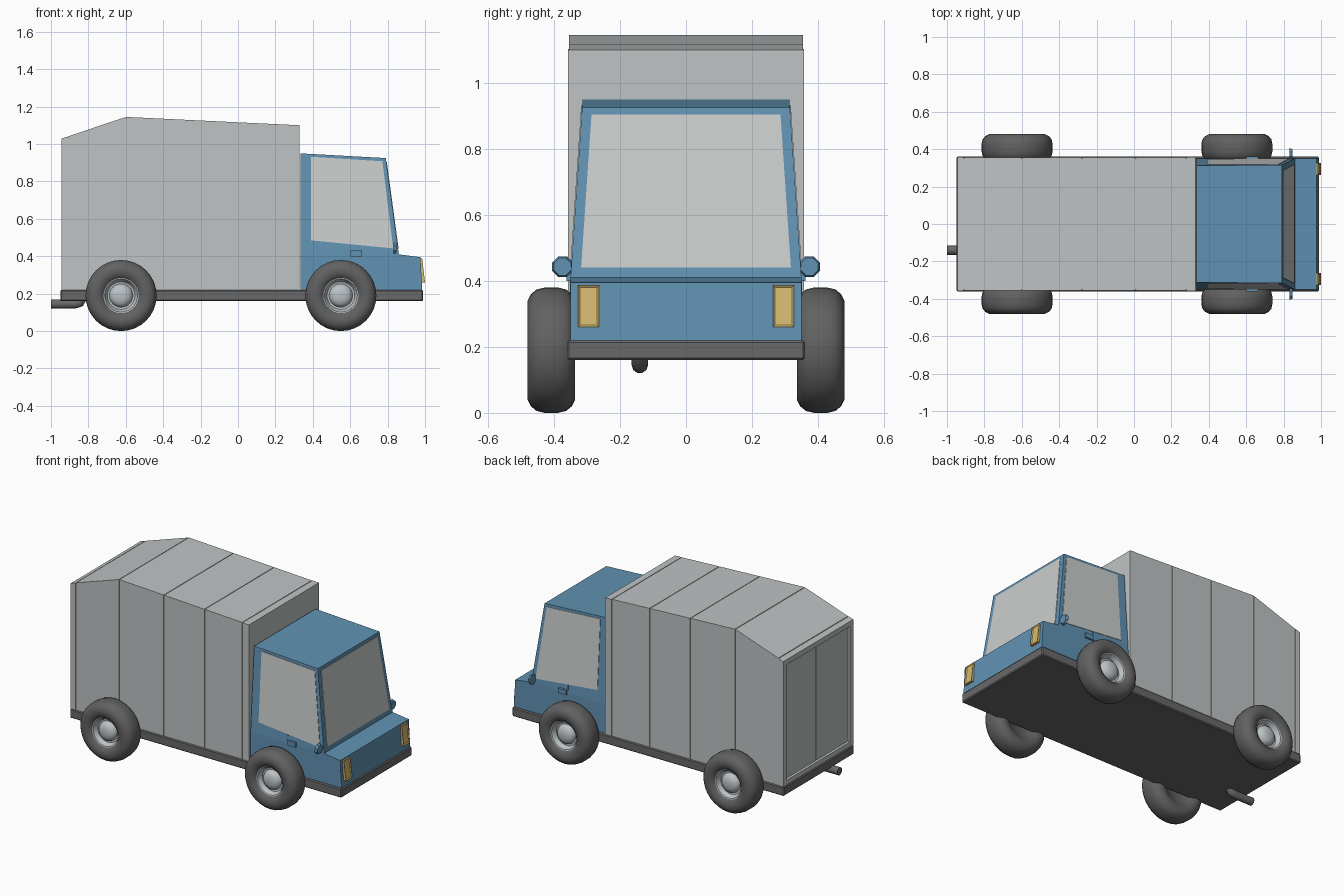
import bpy, bmesh, math
from mathutils import Matrix

cube = bpy.data.objects.get("Cube")
if cube:
    bpy.data.objects.remove(cube, do_unlink=True)


def material(name, r, g, b):
    m = bpy.data.materials.new(name)
    m.use_nodes = True
    m.diffuse_color = (r, g, b, 1)
    node = next(n for n in m.node_tree.nodes if n.type == 'BSDF_PRINCIPLED')
    node.inputs["Base Color"].default_value = (r, g, b, 1)
    return m


BLUE = material("cab blue", .12, .29, .45)
GREY = material("body grey", .52, .55, .55)
GLASS = material("pale glass", .60, .61, .61)
DARK = material("chassis grey", .14, .14, .14)
RUBBER = material("tyre rubber", .12, .12, .12)
HUB = material("hub silver", .50, .54, .56)
AMBER = material("headlight amber", .66, .49, .16)


def finish(name, bm, mat, smooth=False):
    bmesh.ops.recalc_face_normals(bm, faces=bm.faces)
    mesh = bpy.data.meshes.new(name)
    bm.to_mesh(mesh)
    bm.free()
    mesh.materials.append(mat)
    ob = bpy.data.objects.new(name, mesh)
    bpy.context.collection.objects.link(ob)
    if smooth:
        bpy.ops.object.select_all(action='DESELECT')
        bpy.context.view_layer.objects.active = ob
        ob.select_set(True)
        bpy.ops.object.shade_smooth_by_angle(angle=math.radians(40))
    return ob


def prism_mesh(profile, y0, y1):
    """Side profile of (x, z) points spanning y0(z) to y1(z)."""
    bm = bmesh.new()
    rings = [[bm.verts.new((x, y(z), z)) for x, z in profile] for y in (y0, y1)]
    for ring in rings:
        bm.faces.new(ring)
    n = len(profile)
    for i in range(n):
        j = (i + 1) % n
        bm.faces.new((rings[0][i], rings[0][j], rings[1][j], rings[1][i]))
    bmesh.ops.recalc_face_normals(bm, faces=bm.faces)
    return bm


def prism(name, profile, y0, y1, mat):
    return finish(name, prism_mesh(profile, lambda z: y0, lambda z: y1), mat)


def box(name, x0, x1, y0, y1, z0, z1, mat):
    return prism(name, [(x0, z0), (x0, z1), (x1, z1), (x1, z0)], y0, y1, mat)


def lathe(name, profile, x, y, z, side, mat):
    """Spin (radius, offset) points around the y axis."""
    bm = bmesh.new()
    vs = [bm.verts.new((r, side * o, 0)) for r, o in profile]
    edges = [bm.edges.new(p) for p in zip(vs, vs[1:])]
    bmesh.ops.spin(bm, geom=vs + edges, cent=(0, 0, 0), axis=(0, 1, 0),
                   angle=math.tau, steps=32)
    bmesh.ops.remove_doubles(bm, verts=bm.verts, dist=.0005)
    bmesh.ops.translate(bm, verts=bm.verts, vec=(x, y, z))
    return finish(name, bm, mat, True)


# Chassis slab
chassis = box("chassis", -.95, .99, -.36, .36, .16, .22, DARK)
bevel = chassis.modifiers.new("soft edges", 'BEVEL')
bevel.width, bevel.segments = .006, 1


# Cargo body: inner core wrapped in panels with narrow seams
def roof(x):
    return 1.145 + (x + .6) * (.338 if x < -.6 else -.048)


def section(name, a, b, half, drop=0):
    prism(name, [(a, .22), (a, roof(a) - drop), (b, roof(b) - drop), (b, .22)],
          -half, half, GREY)


section("cargo_core_rear", -.915, -.6, .35, .006)
section("cargo_core_front", -.6, .32, .35, .006)
seams = [-.91, -.6, -.28, .01, .28, .33]
for i, (a, b) in enumerate(zip(seams, seams[1:])):
    section(f"cargo_panel_{i + 1}", a + .002, b - .002, .357 if b == .33 else .355)

# Rear frame and double doors
for side, label in ((1, "left"), (-1, "right")):
    prism(f"rear_post_{label}", [(-.945, .22), (-.945, roof(-.945)), (-.912, roof(-.912)),
          (-.912, .22)], side * .325, side * .357, GREY)
    box(f"rear_door_{label}", -.928, -.91, side * .002, side * .325, .25, 1.0, GREY)
prism("rear_top_bar", [(-.945, .995), (-.945, roof(-.945)), (-.912, roof(-.912)), (-.912, .995)],
      -.325, .325, GREY)
box("rear_sill", -.945, -.91, -.325, .325, .22, .25, GREY)


# Cab: straight lower body, tapered upper body
def cab_half(z):
    return .35 - .068 * (z - .41)


prism("cab_lower", [(.335, .22), (.335, .41), (.86, .41), (.975, .395), (.985, .22)],
      -.35, .35, BLUE)
upper = [(.335, .41), (.335, .95), (.79, .925), (.86, .41)]
finish("cab_upper", prism_mesh(upper, lambda z: -cab_half(z), cab_half), BLUE)

# Side windows, door seams, handles and mirrors
pane = [(.39, .485), (.39, .932), (.772, .908), (.83, .442)]
for side, label in ((1, "left"), (-1, "right")):
    finish(f"side_window_{label}",
           prism_mesh(pane, lambda z: side * (cab_half(z) - .004),
                      lambda z: side * (cab_half(z) + .003)), GLASS)
    box(f"door_seam_{label}", .597, .602, side * .345, side * .352, .34, .46, BLUE)
    box(f"door_handle_{label}", .602, .662, side * .345, side * .362, .40, .43, BLUE)
    bm = bmesh.new()
    bmesh.ops.create_cone(bm, cap_ends=True, segments=8, radius1=.034, radius2=.028, depth=.016)
    spin = Matrix.Rotation(math.pi / 2, 4, 'Y') @ Matrix.Rotation(math.pi / 8, 4, 'Z')
    bmesh.ops.transform(bm, verts=bm.verts,
                        matrix=Matrix.Translation((.84, side * .374, .443)) @ spin)
    finish(f"mirror_{label}", bm, BLUE)

# Windscreen plate lying on the sloped front


def slope(z):
    return .86 - (z - .41) * .07 / .515


screen = [(slope(.44) - .004, .44), (slope(.905) - .004, .905),
          (slope(.905) + .003, .905), (slope(.44) + .003, .44)]
finish("windscreen", prism_mesh(screen, lambda z: .03 - cab_half(z),
                                lambda z: cab_half(z) - .03), GLASS)

# Headlights with a sunken lens
lamp = [(.965, .26), (.965, .387), (.985, .387), (1.0, .26)]
for side, label in ((1, "left"), (-1, "right")):
    bm = prism_mesh(lamp, lambda z: side * .263, lambda z: side * .327)
    front = [f for f in bm.faces if f.normal.x > .9]
    bmesh.ops.inset_individual(bm, faces=front, thickness=.009, depth=-.005)
    finish(f"headlight_{label}", bm, AMBER)

# Wheels
tyre = [(0, -.04), (.08, -.045), (.1, -.06), (.125, -.072), (.15, -.072), (.17, -.062),
        (.184, -.045), (.19, -.02), (.19, .02), (.184, .045), (.17, .062), (.15, .072),
        (.125, .072), (.1, .062), (.088, .045), (.085, .01)]
hub = [(0, .058), (.025, .056), (.045, .05), (.058, .038), (.063, .022), (.074, .024),
       (.088, .052), (.094, .054), (.094, .01)]
for x, end in ((.55, "front"), (-.625, "rear")):
    for side, label in ((1, "left"), (-1, "right")):
        lathe(f"{end}_tyre_{label}", tyre, x, side * .408, .19, side, RUBBER)
        lathe(f"{end}_hub_{label}", hub, x, side * .408, .19, side, HUB)

# Exhaust pipe bending up into the chassis
curve = bpy.data.curves.new("exhaust_pipe", 'CURVE')
curve.dimensions = '3D'
curve.bevel_depth, curve.bevel_resolution, curve.use_fill_caps = .025, 3, True
path = curve.splines.new('POLY')
bends = [(-1, .145), (-.87, .145), (-.845, .152), (-.83, .18)]
path.points.add(len(bends) - 1)
for p, (x, z) in zip(path.points, bends):
    p.co = (x, -.14, z, 1)
curve.materials.append(DARK)
pipe = bpy.data.objects.new("exhaust_pipe", curve)
bpy.context.collection.objects.link(pipe)
bpy.ops.object.select_all(action='DESELECT')
bpy.context.view_layer.objects.active = pipe
pipe.select_set(True)
bpy.ops.object.convert(target='MESH')
bpy.ops.object.shade_smooth_by_angle(angle=math.radians(40))
